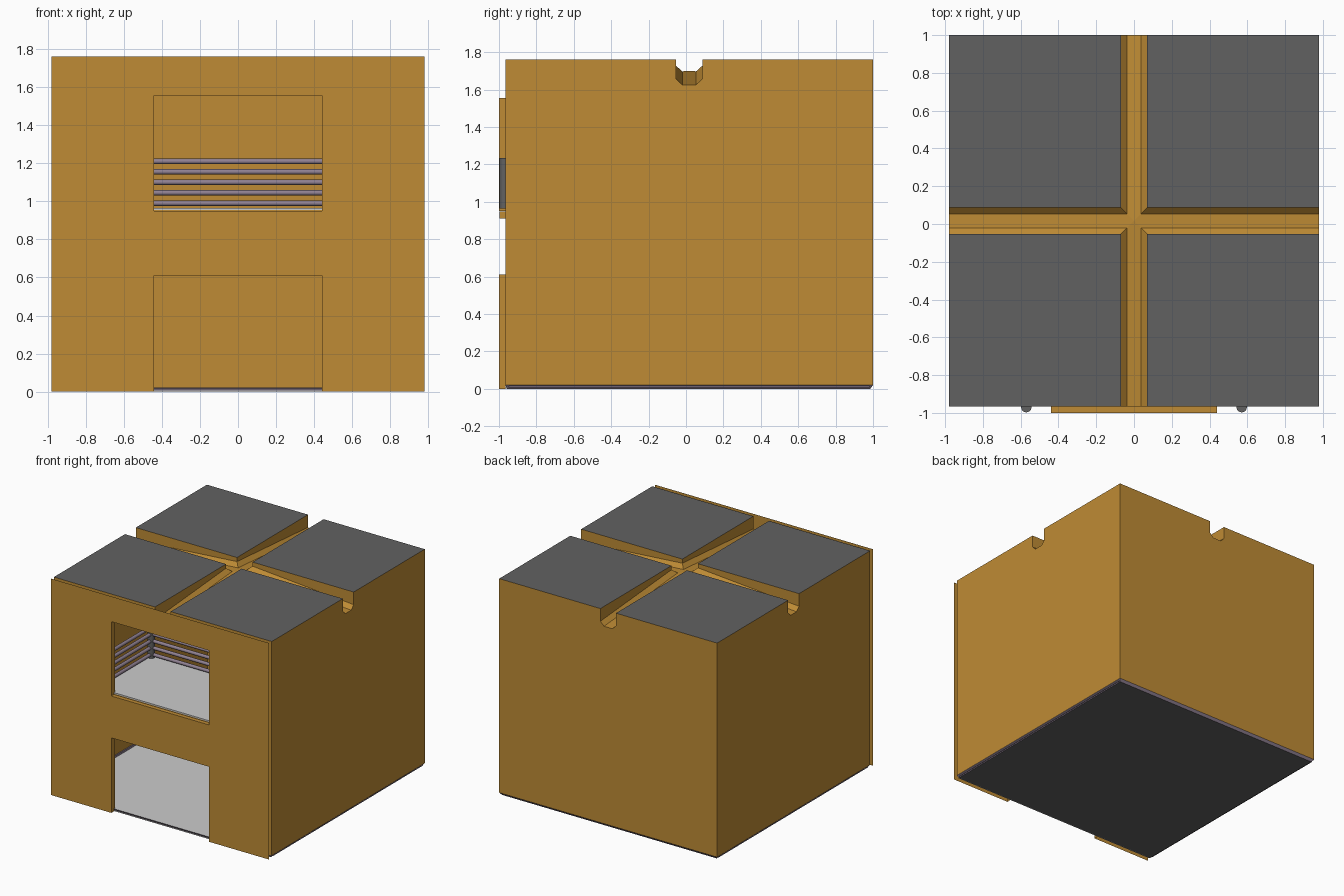
import bpy, bmesh, math
from mathutils import Vector, Matrix

if "Cube" in bpy.data.objects:
    bpy.data.objects.remove(bpy.data.objects["Cube"])


def mat(name, r, g, b):
    m = bpy.data.materials.new(name)
    m.diffuse_color = (r, g, b, 1)
    m.use_nodes = True
    m.node_tree.nodes["Principled BSDF"].inputs["Base Color"].default_value = m.diffuse_color
    return m


SAND = mat("sand", 0.52, 0.26, 0.035)
MAUVE = mat("mauve", 0.28, 0.22, 0.29)
DARK = mat("dark_grey", 0.12, 0.12, 0.12)
YC = 0.017                       # centre of the main block in y
YF = -0.966                      # front of the main block


def finish(name, bm, *mats):
    me = bpy.data.meshes.new(name)
    bm.to_mesh(me)
    bm.free()
    for m in mats:
        me.materials.append(m)
    ob = bpy.data.objects.new(name, me)
    bpy.context.collection.objects.link(ob)
    return ob


def box(name, lo, hi, *mats):
    bm = bmesh.new()
    lo, hi = Vector(lo), Vector(hi)
    bmesh.ops.create_cube(bm, size=1, matrix=Matrix.Translation((lo + hi) / 2)
                          @ Matrix.Diagonal((*(hi - lo), 1)))
    # second material goes on the top face
    bm.normal_update()
    for f in bm.faces:
        if len(mats) > 1 and f.normal.z > 0.9:
            f.material_index = 1
    return finish(name, bm, *mats)


def rod(name, a, b, r, sides, m):
    bm = bmesh.new()
    a, b = Vector(a), Vector(b)
    d = b - a
    rot = d.to_track_quat('Z', 'Y').to_matrix().to_4x4()
    bmesh.ops.create_cone(bm, cap_ends=True, segments=sides, radius1=r, radius2=r,
                          depth=d.length, matrix=Matrix.Translation((a + b) / 2) @ rot)
    ob = finish(name, bm, m)
    bpy.context.view_layer.objects.active = ob
    ob.select_set(True)
    bpy.ops.object.shade_smooth_by_angle(angle=math.radians(50))
    ob.select_set(False)


def gutter_cutter(angle):
    # half-octagon channel, falling from the roof centre to the edge
    bm = bmesh.new()
    rings = []
    for d, z in ((0.0, 1.70), (1.1, 1.616)):
        prof = [(-.07, 1.9), (-.07, z + .032), (-.037, z), (.037, z), (.07, z + .032), (.07, 1.9)]
        rings.append([bm.verts.new((d, u, w)) for u, w in prof])
    bm.faces.new(rings[0])
    bm.faces.new(rings[1])
    for i in range(6):
        j = (i + 1) % 6
        bm.faces.new((rings[0][i], rings[0][j], rings[1][j], rings[1][i]))
    bmesh.ops.recalc_face_normals(bm, faces=bm.faces)
    bm.transform(Matrix.Translation((0, YC, 0)) @ Matrix.Rotation(angle, 4, 'Z'))
    return finish("gutter_cutter", bm, SAND)


def cut(ob, cutter):
    mod = ob.modifiers.new("cut", 'BOOLEAN')
    mod.operation, mod.solver, mod.object = 'DIFFERENCE', 'EXACT', cutter
    bpy.context.view_layer.objects.active = ob
    bpy.ops.object.modifier_apply(modifier=mod.name)
    bpy.data.objects.remove(cutter)


# Main block: hollow walls, roof with gutters, two front openings
body = box("house_walls_and_roof", (-.98, YF, .02), (.98, 1, 1.76), SAND, DARK)
cut(body, box("room_cutter", (-.968, YF + .012, -.1), (.968, .988, 1.6), SAND))
cut(body, box("window_cutter", (-.44, -1.1, .91), (.44, -.9, 1.555), SAND))
cut(body, box("door_cutter", (-.44, -1.1, -.1), (.44, -.9, .61), SAND))
for k in range(4):
    cut(body, gutter_cutter(k * math.pi / 2))

# Front facade sheet at y = -1 with reveals around both openings
bm = bmesh.new()
xs, zs = (-.98, -.44, .44, .98), (0, .61, .95, 1.555, 1.76)
grid = [[bm.verts.new((x, -1, z)) for z in zs] for x in xs]
for i in range(3):
    for j in range(4):
        if i != 1 or j not in (0, 2):
            bm.faces.new((grid[i][j], grid[i + 1][j], grid[i + 1][j + 1], grid[i][j + 1]))
rim = [e for e in bm.edges if e.is_boundary and all(abs(v.co.x) < .5 for v in e.verts)
       and max(v.co.z for v in e.verts) < 1.7]
new = bmesh.ops.extrude_edge_only(bm, edges=rim)["geom"]
for v in new:
    if isinstance(v, bmesh.types.BMVert):
        v.co.y = YF
bmesh.ops.dissolve_limit(bm, angle_limit=.01, verts=bm.verts, edges=bm.edges)
finish("front_facade", bm, SAND)

# Base: dark underside, mauve bevelled rim, light floor
bm = bmesh.new()
low = [bm.verts.new((x, y, 0)) for x, y in ((-.965, YF + .01), (.965, YF + .01), (.965, .985), (-.965, .985))]
high = [bm.verts.new((x, y, .02)) for x, y in ((-.98, YF), (.98, YF), (.98, 1), (-.98, 1))]
bm.faces.new(low[::-1])
for i in range(4):
    bm.faces.new((low[i], low[(i + 1) % 4], high[(i + 1) % 4], high[i])).material_index = 1
finish("base_underside", bm, DARK, MAUVE)
box("ground_floor", (-.964, YF, .002), (.964, .984, .006))
# Skirting inside the room
for s in (-1, 1):
    box("side_skirting", (s * .968 - .008, YF + .02, .006), (s * .968 + .008, .98, .022), MAUVE)
box("back_skirting", (-.97, .975, .006), (.97, .987, .022), MAUVE)

# Mezzanine balcony behind the window
box("balcony_slab", (-.6, YF, .91), (.6, -.27, .955), SAND)
box("balcony_floor", (-.6, YF, .955), (.6, -.27, .965))
box("balcony_sill", (-.44, -.998, .91), (.44, YF, .948), SAND)

# Railing: four posts and five rails on three sides
for s in (-1, 1):
    for y in (-.97, -.30):
        rod("railing_post", (s * .57, y, .965), (s * .57, y, 1.235), .0275, 16, DARK)
for z in (.99, 1.045, 1.10, 1.155, 1.21):
    for s in (-1, 1):
        rod("side_rail", (s * .57, -.95, z), (s * .57, -.30, z), .014, 12, MAUVE)
    rod("back_rail", (-.57, -.30, z), (.57, -.30, z), .014, 12, MAUVE)
